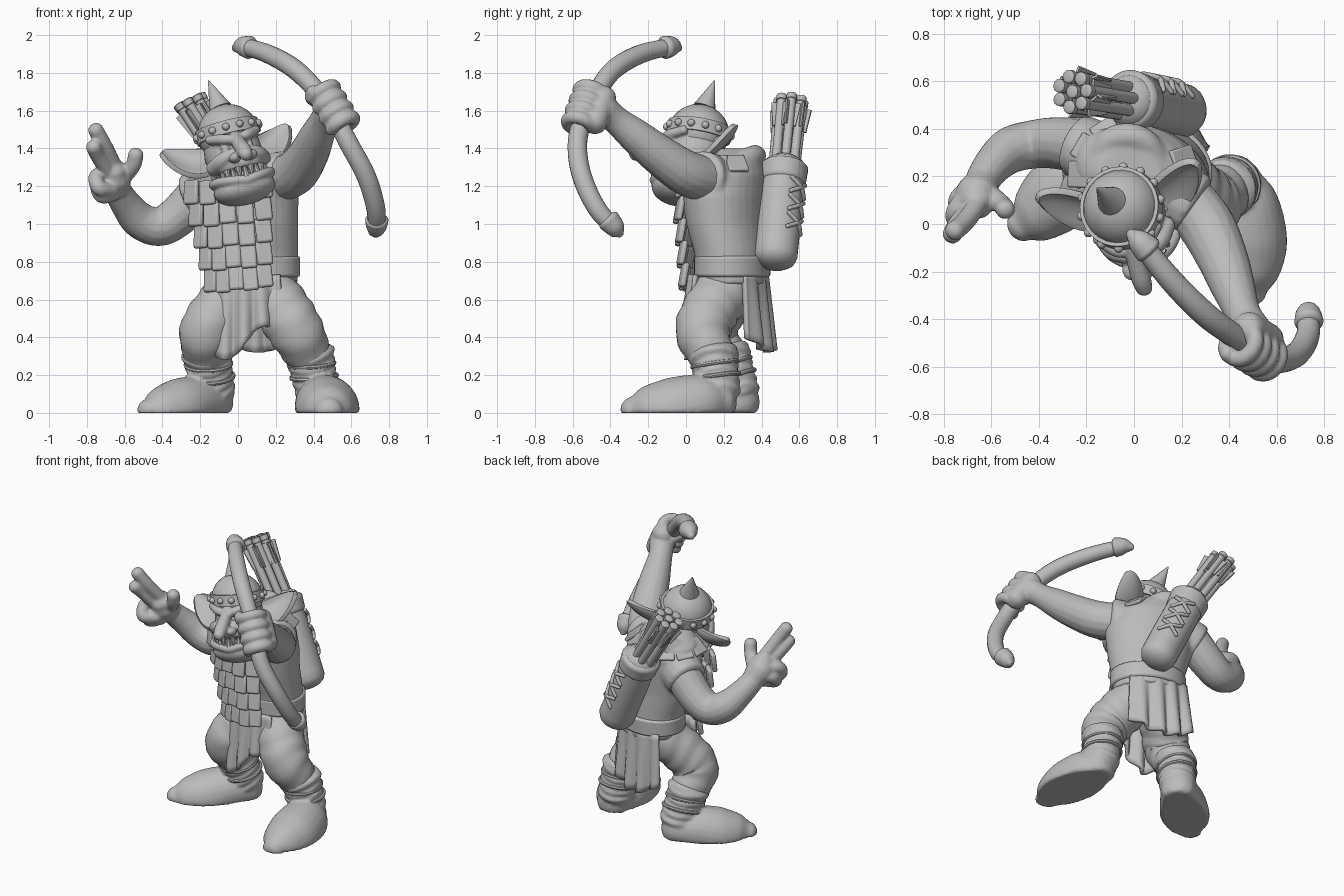
import bpy, bmesh, math
from mathutils import Vector, Matrix

if "Cube" in bpy.data.objects:
    bpy.data.objects.remove(bpy.data.objects["Cube"])

stone = bpy.data.materials.new("plain grey")
stone.use_nodes = True
stone.diffuse_color = (0.5, 0.5, 0.5, 1)
stone.node_tree.nodes["Principled BSDF"].inputs["Base Color"].default_value = stone.diffuse_color


def finish(name, bm, voxel=0, sharp=40, bevel=0, thick=0):
    bmesh.ops.recalc_face_normals(bm, faces=bm.faces)
    mesh = bpy.data.meshes.new(name)
    bm.to_mesh(mesh)
    bm.free()
    mesh.materials.append(stone)
    for p in mesh.polygons:
        p.use_smooth = True
    mesh.set_sharp_from_angle(angle=math.radians(sharp))
    ob = bpy.data.objects.new(name, mesh)
    bpy.context.collection.objects.link(ob)
    if thick:
        m = ob.modifiers.new("thickness", 'SOLIDIFY')
        m.thickness, m.offset = thick, 0
    if bevel:
        m = ob.modifiers.new("soft edges", 'BEVEL')
        m.width, m.segments = bevel, 2
    if voxel:
        m = ob.modifiers.new("fuse", 'REMESH')
        m.mode, m.voxel_size, m.use_smooth_shade = 'VOXEL', voxel, True
        m = ob.modifiers.new("soften", 'SMOOTH')
        m.factor, m.iterations = 0.5, 4


def spline(pts, n=6):
    """Catmull-Rom through (x, y, z, radius) points."""
    p = [Vector(q) for q in pts]
    p = [2 * p[0] - p[1]] + p + [2 * p[-1] - p[-2]]
    out = []
    for a, b, c, d in zip(p, p[1:], p[2:], p[3:]):
        for k in range(n):
            t = k / n
            out.append(0.5 * (2 * b + (c - a) * t + (2 * a - 5 * b + 4 * c - d) * t * t
                              + (3 * b - a - 3 * c + d) * t ** 3))
    return out + [p[-2]]


def tube(bm, pts, seg=16, fold=0, floor=False, cap=0.8):
    """Round-ended tube; fold adds cloth wrinkles, floor flattens the sole."""
    path = spline(pts)
    pos, rad = [q.to_3d() for q in path], [q.w for q in path]
    tan = [(pos[min(i + 1, len(pos) - 1)] - pos[max(i - 1, 0)]).normalized() for i in range(len(pos))]
    arcs = [math.radians(a) for a in (12, 35, 62)]
    rings = [(pos[0] - tan[0] * rad[0] * cap * math.cos(a), rad[0] * math.sin(a), tan[0]) for a in arcs]
    rings += list(zip(pos, rad, tan))
    rings += [(pos[-1] + tan[-1] * rad[-1] * cap * math.cos(a), rad[-1] * math.sin(a), tan[-1])
              for a in reversed(arcs)]
    s = tan[0].orthogonal()
    loops = []
    for i, (c, r, t) in enumerate(rings):
        s = (s - t * s.dot(t)).normalized()
        b = t.cross(s)
        loop = []
        for k in range(seg):
            a = math.tau * k / seg
            w = r * (1 + fold * math.sin(i * 1.7 + 1.5 * math.sin(a * 2)))
            v = c + s * w * math.cos(a) + b * w * math.sin(a)
            v.z = max(v.z, 0) if floor else v.z
            loop.append(bm.verts.new(v))
        loops.append(loop)
    skin(bm, loops)


def skin(bm, loops):
    n = len(loops[0])
    for a, b in zip(loops, loops[1:]):
        for k in range(n):
            bm.faces.new((a[k], a[(k + 1) % n], b[(k + 1) % n], b[k]))
    bm.faces.new(loops[0])
    bm.faces.new(loops[-1])


def ring(bm, c, axis, R, r):
    """Cord running round an axis."""
    q = Vector(axis).to_track_quat('Z', 'Y')
    arc = [q @ Vector((math.cos(k * math.pi / 8), math.sin(k * math.pi / 8), 0)) for k in range(17)]
    tube(bm, [(*(Vector(c) + v * R), r) for v in arc], 8)


def ball(bm, c, size, M=Matrix()):
    bmesh.ops.create_uvsphere(bm, u_segments=24, v_segments=14, radius=1,
                              matrix=M @ Matrix.Translation(c) @ Matrix.Diagonal((*size, 1)))


def block(bm, M, size):
    bmesh.ops.create_cube(bm, size=1, matrix=M @ Matrix.Diagonal((*size, 1)))


def turn(degrees, axis):
    return Matrix.Rotation(math.radians(degrees), 4, axis)


def loft(bm, rings, seg=32):
    """Stack of oval sections (x, y, z, half width, half depth)."""
    R = turn(-20, 'Z')
    skin(bm, [[bm.verts.new(Vector((x, y, z)) + R @ Vector(
        (rx * math.cos(math.tau * k / seg), ry * math.sin(math.tau * k / seg), 0)))
        for k in range(seg)] for x, y, z, rx, ry in rings])


# Tunic with sleeve hems and neck roll, and belt
bm = bmesh.new()
loft(bm, [(.1, .25, .68, .22, .175), (.085, .235, .85, .24, .185), (.055, .21, 1, .27, .2),
          (.035, .2, 1.15, .295, .215), (.01, .21, 1.26, .29, .21), (-.01, .22, 1.34, .23, .18),
          (-.02, .2, 1.4, .13, .12)])
tube(bm, [(.1, .17, 1.23, .13), (.25, .08, 1.25, .14)], cap=.2)
tube(bm, [(-.12, .28, 1.2, .14), (-.24, .33, 1.14, .135)], cap=.2)
tube(bm, [(-.2, .2, 1.3, .04), (-.1, .35, 1.35, .055), (.04, .35, 1.36, .055), (.15, .2, 1.31, .04)])
finish("tunic", bm, voxel=.013)
bm = bmesh.new()
loft(bm, [(.09, .245, z, .245, .195) for z in (.72, .83)])
finish("belt", bm, bevel=.012)

# Scale armour apron and shoulder plates
bm = bmesh.new()
for row in range(5):
    for col in range(-2, 3):
        x, z = col * (.098 - row * .006), 1.185 - row * .117
        spot = Matrix.Translation((-.01 + row * .013, .2, z)) @ turn(-14, 'Z') @ turn(-5, 'Y')
        y = -.25 * math.sqrt(1 - (x / .32) ** 2) + .01 * row
        block(bm, spot @ Matrix.Translation((x, y, -.01 * (col % 2))) @ turn(col * 14, 'Z') @ turn(-9, 'X'),
              (.094 - row * .003, .03, .13))
finish("apron_scales", bm, bevel=.012)
bm = bmesh.new()
for a in (-40, 10, 38, 142, 170, 198, 226):
    M = Matrix.Translation((0, .2, 1.32)) @ turn(a - 20, 'Z')
    reach = .18 + .05 * abs(math.cos(math.radians(a)))
    block(bm, M @ Matrix.Translation((reach, 0, 0)) @ turn(40, 'Y'), (.12, .11, .025))
finish("shoulder_plates", bm, bevel=.008)

# Trousers, boots and boot cords
legs = {"left": [(.15, .22, .66, .15), (.24, .13, .54, .15), (.315, .09, .42, .145), (.385, .15, .28, .115)],
        "right": [(.01, .25, .66, .145), (-.1, .17, .54, .145), (-.17, .13, .42, .142), (-.16, .22, .28, .115)]}
feet = {"left": [(.43, .18, .06, .11), (.455, .08, .05, .155), (.475, -.08, .015, .17), (.48, -.21, .01, .135),
                 (.48, -.285, .005, .08)],
        "right": [(-.12, .29, .06, .11), (-.23, .2, .05, .145), (-.33, .11, .02, .155), (-.42, .03, .01, .12),
                  (-.475, -.01, .005, .07)]}
for side, leg in legs.items():
    bm = bmesh.new()
    tube(bm, leg, 24, fold=.03)
    finish(side + "_trouser", bm, sharp=80)
    knee, ankle = Vector(leg[-1][:3]), Vector(feet[side][0][:3])
    shaft = [ankle.lerp(knee, t) for t in (.15, .5, .8, 1.2)]
    bm = bmesh.new()
    tube(bm, feet[side], 24, floor=True)
    tube(bm, [(*p, r) for p, r in zip(shaft, (.115, .118, .122, .135))], 24, fold=.06, cap=.3)
    finish(side + "_boot", bm, voxel=.011)
    bm = bmesh.new()
    for t in (.6, .9):
        ring(bm, ankle.lerp(knee, t), knee - ankle + Vector((.03, 0, 0)), .12, .012)
    finish(side + "_boot_cords", bm)


# Pleated loincloth, front and back
def flap(name, left, right, length, out):
    bm = bmesh.new()
    n, rows = 36, 10
    grid = []
    for j in range(rows + 1):
        v = j / rows
        line = []
        for i in range(n + 1):
            u = i / n
            p = Vector(left).lerp(Vector(right), u)
            p.x += (u - .5) * .05 * v
            p.y += out * (v * .03 + .05 * math.sin(math.pi * u)) + .018 * (v + .3) * math.sin(u * 24)
            p.z -= v * length(u)
            line.append(bm.verts.new(p))
        grid.append(line)
    for a, b in zip(grid, grid[1:]):
        for i in range(n):
            bm.faces.new((a[i], a[i + 1], b[i + 1], b[i]))
    finish(name, bm, sharp=80, thick=.025)


flap("front_loincloth", (-.13, .09, .73), (.22, .06, .73), lambda u: .36 + .09 * math.cos(u * 6 - 1.3), -1)
flap("back_loincloth", (-.08, .41, .74), (.29, .31, .74), lambda u: .34 + .08 * math.sin(u * 3.1), 1)

# Bow with capped ends
bow = [(.03, -.08, 1.94, .045), (.16, -.24, 1.9, .05), (.3, -.38, 1.82, .052), (.42, -.47, 1.7, .05),
       (.51, -.54, 1.57, .05), (.59, -.575, 1.42, .052), (.68, -.55, 1.25, .052), (.73, -.47, 1.08, .05),
       (.73, -.37, .97, .045)]
bm = bmesh.new()
tube(bm, bow)
tube(bm, [(.06, -.11, 1.935, .062), (.02, -.07, 1.94, .05), (-.02, -.035, 1.93, .018)], cap=.4)
tube(bm, [(.735, -.41, 1.02, .062), (.732, -.37, .975, .05), (.727, -.345, .94, .018)], cap=.4)
finish("bow", bm, sharp=60)

# Left arm with fingers wrapped round the grip
bm = bmesh.new()
tube(bm, [(.19, .13, 1.23, .12), (.3, 0, 1.27, .12), (.37, -.14, 1.365, .108), (.415, -.26, 1.46, .094),
          (.455, -.37, 1.55, .076), (.49, -.44, 1.61, .082)])
grip = Vector((.5, -.53, 1.61))
along = Vector((.5, -.3, -.81)).normalized()
back = Vector((-.1, .9, -.2))
back = (back - along * back.dot(along)).normalized()
outer = along.cross(back)
outer *= 1 if outer.x > 0 else -1
tube(bm, [(*(grip + back * .065 + outer * .03 + along * t), .07) for t in (-.09, 0, .08)])
for k in range(4):
    c = grip + along * (k * .068 - .1)
    arc = [math.radians(a) for a in range(15, 260, 40)]
    tube(bm, [(*(c + (back * math.cos(a) + outer * math.sin(a)) * .07), .036) for a in arc], 12)
thumb = [back * .07 - outer * .03 - along * .08, -outer * .065 - along * .11, -back * .05 - outer * .05 - along * .12]
tube(bm, [(*(grip + v), .036) for v in thumb], 12)
finish("left_arm", bm, voxel=.009)

# Right arm with two raised fingers
bm = bmesh.new()
tube(bm, [(-.18, .32, 1.18, .12), (-.32, .34, 1.04, .11), (-.42, .335, .985, .103), (-.52, .31, 1.02, .098),
          (-.59, .25, 1.1, .083), (-.64, .18, 1.18, .072)])
tube(bm, [(-.64, .17, 1.19, .075), (-.66, .12, 1.24, .092), (-.66, .09, 1.28, .075)])
for finger in ([(-.65, .09, 1.3), (-.71, .01, 1.42), (-.755, -.03, 1.5)],
               [(-.69, .06, 1.28), (-.74, 0, 1.36), (-.765, -.045, 1.41)],
               [(-.61, .13, 1.24), (-.555, .08, 1.31), (-.54, .06, 1.37)],
               [(-.7, .12, 1.26), (-.75, .05, 1.25), (-.735, .01, 1.19), (-.67, .06, 1.18)],
               [(-.69, .15, 1.22), (-.74, .1, 1.2), (-.72, .05, 1.15), (-.66, .1, 1.16)]):
    tube(bm, [(*p, .042) for p in finger], 12)
finish("right_arm", bm, voxel=.009)

# Head skin: skull, jaw, nose, brows, cheeks
H = Matrix.Translation((-.05, .065, 1.47)) @ turn(12, 'Z') @ turn(-12, 'Y') @ turn(-12, 'X')


def htube(bm, pts, seg=12):
    tube(bm, [(*(H @ Vector(p[:3])), p[3]) for p in pts], seg)


bm = bmesh.new()
ball(bm, (0, 0, -.1), (.155, .155, .19), H)
ball(bm, (0, -.09, -.18), (.14, .1, .065), H)
ball(bm, (0, -.06, -.31), (.168, .14, .085), H)
ball(bm, (0, .06, -.2), (.14, .12, .15), H)
htube(bm, [(0, -.14, -.03, .03), (0, -.2, -.08, .037), (0, -.28, -.14, .042), (0, -.32, -.175, .036)])
lip = [(math.sin(a) * .16, -.055 - math.cos(a) * .135, -.285 + .03 * abs(math.sin(a)), .026)
       for a in (k * math.pi / 8 for k in range(-4, 5))]
htube(bm, lip)
for s in (-1, 1):
    htube(bm, [(0, -.17, -.06, .024), (s * .06, -.165, -.045, .028), (s * .13, -.1, -.02, .025)])
    htube(bm, [(s * .04, -.18, -.13, .03), (s * .1, -.14, -.15, .04), (s * .14, -.07, -.17, .04)])
    ball(bm, (s * .045, -.23, -.165), (.034, .045, .028), H)
    ball(bm, (s * .065, -.145, -.085), (.024, .02, .017), H)
finish("head", bm, voxel=.008)

# Teeth
bm = bmesh.new()
for k in range(-4, 5):
    a = k * .24
    M = H @ Matrix.Translation((math.sin(a) * .14, -.065 - math.cos(a) * .13, -.24))
    bmesh.ops.create_cone(bm, cap_ends=True, segments=8, radius1=.02, radius2=.008, depth=.06,
                          matrix=M @ turn(180 * (k % 2), 'X'))
finish("teeth", bm)

# Cupped pointed ears, opening forwards and outwards
for s, name in ((-1, "right_ear"), (1, "left_ear")):
    bm = bmesh.new()
    grid = []
    for i in range(13):
        u = i / 12
        w = .095 * (1 - u) ** .75 * (.75 + 1.4 * u) + .004
        mid = Vector((s * (.115 + .24 * u), .02 + .09 * u, -.105 + .1 * u * u))
        grid.append([bm.verts.new(H @ (mid + Vector((s * .25 * w * v * v, .75 * v * w + .4 * w * (1 - v * v), v * w))))
                     for v in (k / 4 for k in range(-4, 5))])
    for a, b in zip(grid, grid[1:]):
        for k in range(8):
            bm.faces.new((a[k], a[k + 1], b[k + 1], b[k]))
    finish(name, bm, sharp=80, thick=.028, bevel=.008)

# Riveted helmet with spike
bm = bmesh.new()
ball(bm, (0, 0, .01), (.163, .163, .155), H)
bmesh.ops.create_cone(bm, cap_ends=True, segments=32, radius1=.173, radius2=.17, depth=.07,
                      matrix=H @ Matrix.Translation((0, 0, .02)))
bmesh.ops.create_cone(bm, cap_ends=True, segments=24, radius1=.062, radius2=.003, depth=.17,
                      matrix=H @ Matrix.Translation((-.015, .025, .233)) @ turn(-11, 'X') @ turn(-6, 'Y'))
for k in range(14):
    a = math.tau * k / 14
    ball(bm, (.172 * math.cos(a), .172 * math.sin(a), .02), (.02, .02, .02), H)
finish("helmet", bm)

# Quiver with rim, lacing and arrows
low, top = Vector((.2, .475, .83)), Vector((-.02, .52, 1.3))
axis = (top - low).normalized()
bm = bmesh.new()
tube(bm, [(*low, .115), (*low.lerp(top, .5), .116), (*top, .112)], 28, cap=.6)
tube(bm, [(*low.lerp(top, .84), .122), (*top, .128)], 28, cap=.25)
face = Vector((.55, .8, .15))
face = (face - axis * face.dot(axis)).normalized()
wide = axis.cross(face)
for k in range(3):
    c = low.lerp(top, .25 + .2 * k) + face * .114
    for s in (-1, 1):
        tube(bm, [(*(c + wide * s * .06 - face * .01), .012), (*(c + axis * .04 + face * .012), .012),
                  (*(c - wide * s * .06 + axis * .08 - face * .01), .012)], 8)
finish("quiver", bm, sharp=50)
bm = bmesh.new()
tips = Vector((-.25, .555, 1.64))
for k in range(8):
    a = k * math.tau / 7
    spread = (face * math.cos(a) + wide * math.sin(a)) * (k < 7)
    p, q = top + spread * .06 - axis * .1, tips + spread * .066
    tube(bm, [(*p, .025), (*q, .025)], 10, cap=.2)
    d = (q - p).normalized()
    tube(bm, [(*(q - d * .01), .029), (*(q + d * .02), .029)], 10, cap=.2)
    for j in range(3):
        M = Matrix.Translation(p.lerp(q, .8)) @ d.to_track_quat('Z', 'Y').to_matrix().to_4x4()
        M = M @ Matrix.Rotation(j * math.tau / 3 + a, 4, 'Z') @ Matrix.Translation((.026, 0, 0))
        block(bm, M @ turn(7, 'Y'), (.036, .01, .14))
finish("arrows", bm)
